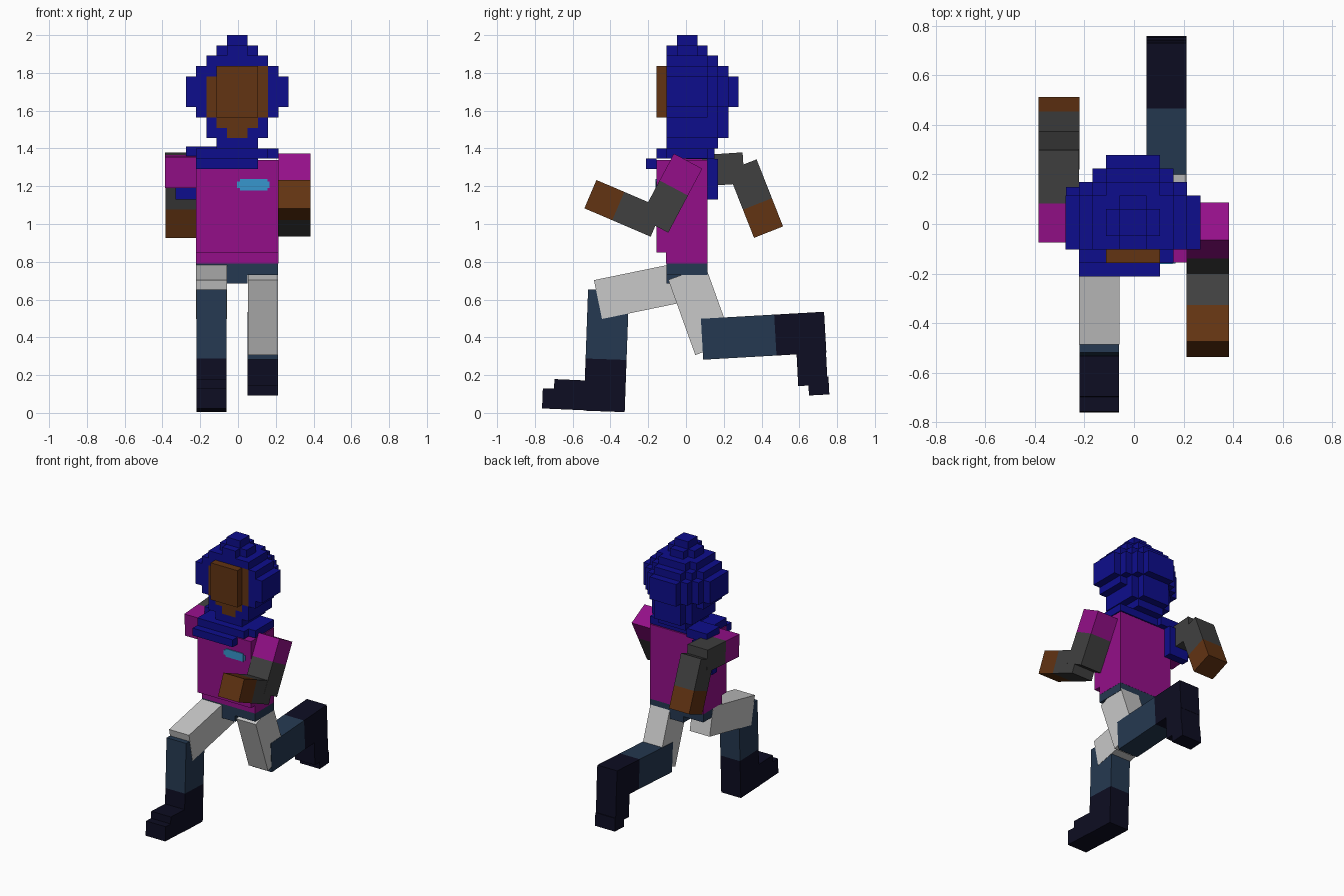
import bpy, bmesh, math
from mathutils import Vector

if "Cube" in bpy.data.objects:
    bpy.data.objects.remove(bpy.data.objects["Cube"])

V = 2 / 36.7          # size of one cube cell
OX, OY = -0.004, 0.006  # grid origin


def lin(c):
    c /= 255
    return c / 12.92 if c <= 0.04045 else ((c + 0.055) / 1.055) ** 2.4


def material(name, r, g, b):
    m = bpy.data.materials.new(name)
    m.diffuse_color = (lin(r), lin(g), lin(b), 1)
    m.use_nodes = True
    m.node_tree.nodes["Principled BSDF"].inputs["Base Color"].default_value = m.diffuse_color
    return m


BLUE = material("deep blue", 13, 13, 140)
PINK = material("magenta", 148, 15, 137)
BROWN = material("brown", 98, 51, 18)
GRAY = material("charcoal gray", 64, 64, 64)
WHITE = material("light gray", 200, 200, 200)
NAVY = material("slate navy", 37, 57, 81)
DARK = material("midnight", 13, 13, 34)
CYAN = material("sky blue", 55, 150, 205)


def finish(name, bm, mats):
    bmesh.ops.recalc_face_normals(bm, faces=bm.faces)
    me = bpy.data.meshes.new(name)
    bm.to_mesh(me)
    bm.free()
    for m in mats:
        me.materials.append(m)
    ob = bpy.data.objects.new(name, me)
    bpy.context.collection.objects.link(ob)
    return ob


def prism(name, outline, x0, x1, mat):
    """Extrude a (y, z) outline along x."""
    bm = bmesh.new()
    f = bm.faces.new([bm.verts.new((x0, y, z)) for y, z in outline])
    ext = bmesh.ops.extrude_face_region(bm, geom=[f])["geom"]
    bmesh.ops.translate(bm, vec=(x1 - x0, 0, 0),
                        verts=[e for e in ext if isinstance(e, bmesh.types.BMVert)])
    return finish(name, bm, [mat])


def box(name, x0, x1, y0, y1, z0, z1, mat):
    return prism(name, [(y0, z0), (y1, z0), (y1, z1), (y0, z1)], x0, x1, mat)


def limb(name, p, q, w, xs, parts):
    """Square bar from p to q in the (y, z) plane, split into coloured parts."""
    p, q = Vector(p), Vector(q)
    d = (q - p).normalized()
    n = Vector((-d.y, d.x)) * w / 2
    t0 = 0
    for part, t1, mat in parts:
        a, b = p.lerp(q, t0), p.lerp(q, t1)
        prism(name + "_" + part, [a + n, b + n, b - n, a - n], xs[0], xs[1], mat)
        t0 = t1


def voxels(name, cells, mats):
    """Outer skin of a set of grid cells {(i, j, row): material index}."""
    bm = bmesh.new()
    verts = {}
    for (i, j, k), mi in cells.items():
        for ax in range(3):
            for s in (0, 1):
                nb = [i, j, k]
                nb[ax] += 2 * s - 1
                if tuple(nb) in cells:
                    continue
                u, w = [a for a in range(3) if a != ax]
                loop = []
                for du, dw in ((0, 0), (1, 0), (1, 1), (0, 1)):
                    c = [i, j, k]
                    c[ax] += s
                    c[u] += du
                    c[w] += dw
                    c = tuple(c)
                    if c not in verts:
                        verts[c] = bm.verts.new((OX + c[0] * V, OY + c[1] * V, 2 - c[2] * V))
                    loop.append(verts[c])
                try:
                    bm.faces.new(loop).material_index = mi
                except ValueError:
                    pass
    return finish(name, bm, mats)


def half(i):
    return i + 1 if i >= 0 else -i


# Helmeted head: stacked octagonal layers (x radius, y radius, diagonal limit)
layers = [(1, 1, 2), (2, 2, 3), (3, 3, 5), (4, 4, 6), (5, 5, 7), (5, 5, 7), (5, 5, 7),
          (4, 4, 6), (3, 4, 6), (3, 4, 6), (2, 3, 5)]
head = {}
for k, (rx, ry, lim) in enumerate(layers):
    for i in range(-rx, rx):
        for j in range(-2, ry):
            if half(i) + half(j) <= lim:
                head[i, j, k] = 0
# Brown face: bulging centre, recessed cheeks and chin
for k in range(3, 8):
    for i in range(-2, 2):
        head[i, -3, k] = 1
    head[2, -2, k] = 1
    if k > 3:
        head[-3, -2, k] = 1
for i in range(-2, 2):
    head[i, -2, 8] = 1
for i in (-1, 0):
    head[i, -2, 9] = 1
voxels("head", head, [BLUE, BROWN])

# Scarf around the neck, with a front fold and a tail over the shoulder
scarf = {(i, j, 11): 0 for i in range(-4, 4) for j in range(-3, 2)
         if (i, j) != (3, -3)}
scarf.update({(i, -4, 12): 0 for i in range(-4, 2)})
voxels("scarf", scarf, [BLUE])
box("scarf_shoulder", -0.275, -0.11, 0.0, 0.15, 1.345, 1.41, BLUE)
box("scarf_tail", -0.33, -0.17, 0.112, 0.17, 1.13, 1.345, BLUE)

# Torso with a shorter front layer, badge and trousers top
prism("torso", [(-0.105, 0.79), (0.115, 0.79), (0.115, 1.34), (-0.155, 1.34),
                (-0.155, 0.85), (-0.105, 0.85)], -0.222, 0.214, PINK)
box("badge_middle", 0.01, 0.155, -0.161, -0.15, 1.178, 1.237, CYAN)
box("badge_ends", -0.005, 0.168, -0.160, -0.15, 1.19, 1.225, CYAN)
box("hips", -0.221, 0.213, -0.104, 0.114, 0.73, 0.79, NAVY)
box("crotch", -0.06, 0.05, -0.104, 0.114, 0.685, 0.735, NAVY)

# Arm swung forward
XL, XR = (0.214, 0.384), (-0.386, -0.222)
limb("left_upper_arm", (0.011, 1.333), (-0.169, 0.994), 0.17, XL,
     [("sleeve", 0.42, PINK), ("lower", 1, GRAY)])
limb("left_forearm", (-0.506, 1.158), (-0.155, 1.008), 0.163, (0.213, 0.383),
     [("hand", 0.42, BROWN), ("cuff", 1, GRAY)])

# Arm swung back
limb("right_upper_arm", (-0.07, 1.272), (0.305, 1.297), 0.165, XR,
     [("sleeve", 0.42, PINK), ("lower", 1, GRAY)])
limb("right_forearm", (0.437, 0.957), (0.297, 1.312), 0.165, (-0.385, -0.221),
     [("hand", 0.42, BROWN), ("cuff", 1, GRAY)])

# Front leg, foot on the ground
LR = (-0.221, -0.061)
limb("right_thigh", (0.02, 0.70), (-0.466, 0.60), 0.21, (-0.222, -0.059), [("cloth", 1, WHITE)])
limb("right_shin", (-0.41, 0.65), (-0.433, 0.008), 0.217, LR,
     [("cloth", 0.57, NAVY), ("boot", 1, DARK)])
limb("right_instep", (-0.45, 0.089), (-0.70, 0.10), 0.158, LR, [("boot", 1, DARK)])
limb("right_toe", (-0.66, 0.073), (-0.76, 0.077), 0.107, LR, [("boot", 1, DARK)])

# Rear leg, kicked up behind
LL = (0.051, 0.213)
limb("left_thigh", (0.005, 0.74), (0.148, 0.342), 0.21, (0.053, 0.211), [("cloth", 1, WHITE)])
limb("left_shin", (0.085, 0.39), (0.737, 0.427), 0.217, LL,
     [("cloth", 0.595, NAVY), ("boot", 1, DARK)])
limb("left_instep", (0.658, 0.42), (0.672, 0.146), 0.156, LL, [("boot", 1, DARK)])
limb("left_toe", (0.70, 0.19), (0.705, 0.095), 0.108, LL, [("boot", 1, DARK)])
